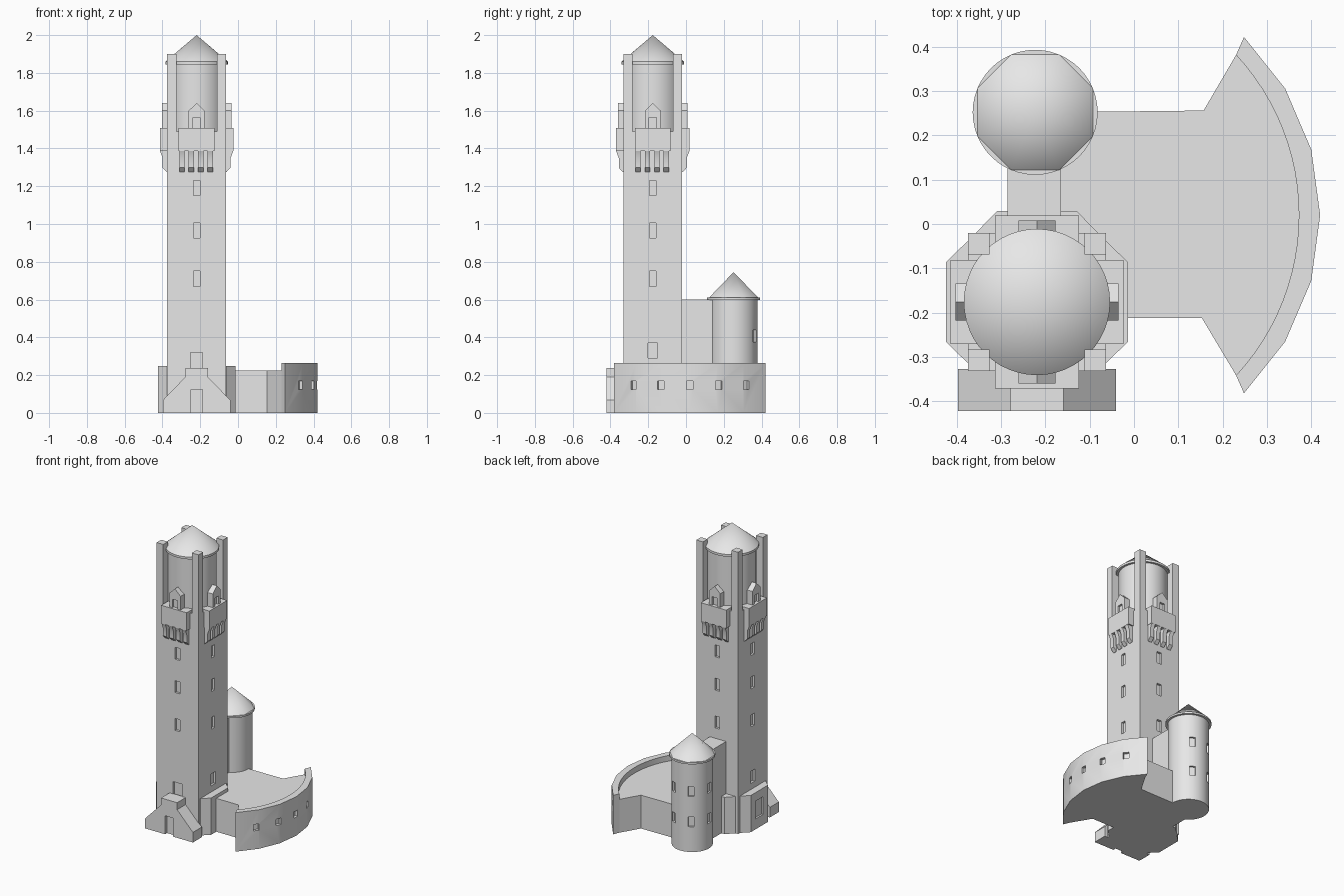
import bpy, bmesh, math
from mathutils import Matrix, Vector

if "Cube" in bpy.data.objects:
    bpy.data.objects.remove(bpy.data.objects["Cube"])

stone = bpy.data.materials.new("grey_stone")
stone.diffuse_color = (0.8, 0.8, 0.8, 1)
stone.use_nodes = True
stone.node_tree.nodes["Principled BSDF"].inputs["Base Color"].default_value = stone.diffuse_color

TOWER = Matrix.Translation((-0.219, -0.176, 0))
TURRET = Matrix.Translation((-0.223, 0.252, 0))
H = 0.156   # half width of the tower shaft


def turn(deg):
    return Matrix.Rotation(math.radians(deg), 4, 'Z')


# the four tower faces: local -y points outwards (front, right, back, left)
SIDES = [TOWER @ turn(90 * k) for k in range(4)]


def finish(name, bm):
    bmesh.ops.recalc_face_normals(bm, faces=bm.faces)
    mesh = bpy.data.meshes.new(name)
    bm.to_mesh(mesh)
    bm.free()
    mesh.materials.append(stone)
    ob = bpy.data.objects.new(name, mesh)
    bpy.context.collection.objects.link(ob)
    return ob


def extrude(bm, pts, vec, m=Matrix()):
    """Closed prism from a planar outline."""
    vec = Vector(vec)
    a = [bm.verts.new(m @ Vector(p)) for p in pts]
    b = [bm.verts.new(m @ (Vector(p) + vec)) for p in pts]
    bm.faces.new(a)
    bm.faces.new(b[::-1])
    for i in range(len(a)):
        j = (i + 1) % len(a)
        bm.faces.new((a[i], a[j], b[j], b[i]))


def box(bm, x, y, z, m=Matrix()):
    extrude(bm, [(x[0], y[0], z[0]), (x[1], y[0], z[0]), (x[1], y[1], z[0]), (x[0], y[1], z[0])],
            (0, 0, z[1] - z[0]), m)


def cone(name, m, z0, z1, r0, r1, n=48, spin=0):
    bm = bmesh.new()
    bmesh.ops.create_cone(bm, cap_ends=True, segments=n, radius1=r0, radius2=r1, depth=z1 - z0,
                          matrix=m @ Matrix.Translation((0, 0, (z0 + z1) / 2)) @ turn(spin))
    return finish(name, bm)


def cut(ob, bm):
    """Sink recesses into a part."""
    tool = finish("cutter", bm)
    tool.hide_render = True
    mod = ob.modifiers.new("recess", 'BOOLEAN')
    mod.object, mod.solver = tool, 'EXACT'
    bpy.context.view_layer.objects.active = ob
    bpy.ops.object.modifier_apply(modifier=mod.name)
    bpy.data.objects.remove(tool)


# tower shaft with sunken windows
bm = bmesh.new()
box(bm, (-H, H), (-H, H), (0, 1.49), TOWER)
shaft = finish("tower_shaft", bm)
bm = bmesh.new()
for k, s in enumerate(SIDES):
    for z in (0.67, 0.925, 1.15):
        box(bm, (-0.017, 0.017), (-H - 0.02, -H + 0.015), (z, z + 0.08), s)
    if k == 0:
        box(bm, (-0.032, 0.032), (-H - 0.02, -H + 0.015), (0.2, 0.32), s)
    elif k != 2:
        box(bm, (-0.024, 0.024), (-H - 0.02, -H + 0.015), (0.29, 0.37), s)
cut(shaft, bm)

# corner pillars
bm = bmesh.new()
for s in SIDES:
    box(bm, (-H, -H + 0.049), (-H, -H + 0.049), (1.49, 1.9), s)
finish("corner_pillars", bm)

# drum and conical roof
cone("drum", TOWER, 1.48, 1.85, 0.15, 0.15)
cone("tower_eave", TOWER, 1.845, 1.86, 0.165, 0.165)
cone("tower_roof", TOWER, 1.86, 2.0, 0.165, 0)

# balconies, corbels and gabled dormers on each face
balcony, corbels, dormers, doors = (bmesh.new() for _ in range(4))
for s in SIDES:
    box(balcony, (-0.095, 0.095), (-0.195, -0.1), (1.386, 1.508), s)
    for x in (-0.092, -0.042, 0.008, 0.058):
        extrude(corbels, [(x, -0.15, 1.275), (x, -0.158, 1.275), (x, -0.18, 1.298), (x, -0.18, 1.35),
                          (x, -0.194, 1.386), (x, -0.15, 1.386)], (0.028, 0, 0), s)
    extrude(dormers, [(-0.042, -0.184, 1.5), (0.042, -0.184, 1.5), (0.042, -0.184, 1.6),
                      (0, -0.184, 1.64), (-0.042, -0.184, 1.6)], (0, 0.09, 0), s)
    box(doors, (-0.019, 0.019), (-0.2, -0.17), (1.508, 1.565), s)
finish("balconies", balcony)
finish("corbels", corbels)
cut(finish("dormers", dormers), doors)

# stepped entrance block with a doorway
bm = bmesh.new()
half = [(0.178, 0), (0.178, 0.068), (0.06, 0.19), (0.06, 0.237)]
extrude(bm, [(x, -0.246, z) for x, z in half] + [(-x, -0.246, z) for x, z in half[::-1]],
        (0, 0.095, 0), TOWER)
porch = finish("entrance_block", bm)
bm = bmesh.new()
box(bm, (-0.03, 0.03), (-0.27, -0.225), (-0.02, 0.125), TOWER)
cut(porch, bm)

# chamfered footings on the other three faces
bm, panels = bmesh.new(), bmesh.new()
for s in SIDES[1:]:
    extrude(bm, [(-0.137, -0.15, 0), (-0.137, -0.157, 0), (-0.09, -0.205, 0), (0.09, -0.205, 0),
                 (0.137, -0.157, 0), (0.137, -0.15, 0)], (0, 0, 0.248), s)
box(panels, (-0.04, 0.04), (-0.23, -0.193), (0.07, 0.19), SIDES[3])
cut(finish("footings", bm), panels)

# wall joining the tower to the turret
bm = bmesh.new()
box(bm, (-0.285, -0.165), (-0.03, 0.2), (0, 0.6))
finish("link_wall", bm)

# round turret with two rows of windows
turret = cone("turret", TURRET, 0, 0.605, 0.126, 0.126)
bm = bmesh.new()
for az in (62, 122, 182):
    for z in (0.17, 0.375):
        box(bm, (0.113, 0.15), (-0.018, 0.018), (z, z + 0.065), TURRET @ turn(az))
cut(turret, bm)
cone("turret_eave", TURRET, 0.598, 0.61, 0.141, 0.141)
cone("turret_roof", TURRET, 0.61, 0.745, 0.141, 0, 8, 22.5)

# fan-shaped terrace with a curved parapet
YC = 0.02


def arc(cx, r, a, n, z=0):
    return [(cx + r * math.cos(math.radians(t)), YC + r * math.sin(math.radians(t)), z)
            for t in (-a + 2 * a * i / n for i in range(n + 1))]


outer = arc(-0.136, 0.556, 46.3, 6)
inner = arc(-0.16, 0.532, 42.8, 24)
bm = bmesh.new()
extrude(bm, [(-0.2, -0.212, 0), (0.153, -0.212, 0)] + inner + [(0.157, 0.256, 0), (-0.2, 0.252, 0)],
        (0, 0, 0.225))
finish("terrace", bm)
bm = bmesh.new()
extrude(bm, outer + inner[::-1], (0, 0, 0.263))
parapet = finish("parapet_wall", bm)
bm = bmesh.new()
for y in (-0.297, -0.153, 0, 0.153, 0.297):
    t = math.asin(y / 0.552)
    m = Matrix.Translation((-0.136, YC, 0)) @ Matrix.Rotation(t, 4, 'Z')
    box(bm, (0.536, 0.59), (-0.018, 0.018), (0.125, 0.168), m)
cut(parapet, bm)

# smooth the round parts, keep corners crisp
for ob in bpy.context.scene.objects:
    ob.select_set(True)
bpy.context.view_layer.objects.active = shaft
bpy.ops.object.shade_smooth_by_angle(angle=math.radians(40))
